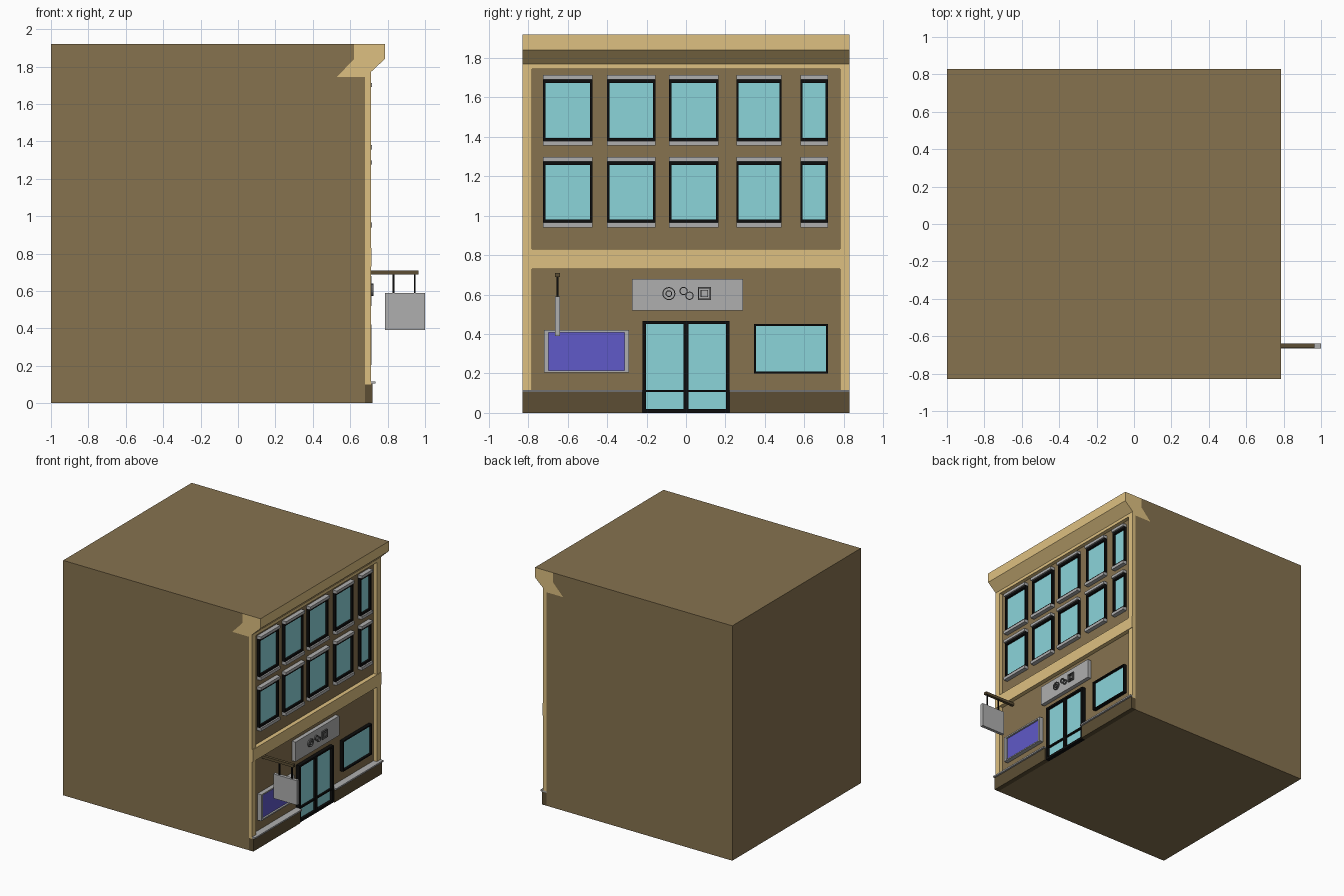
import bpy, bmesh, math
from mathutils import Matrix

if "Cube" in bpy.data.objects:
    bpy.data.objects.remove(bpy.data.objects["Cube"])


def mat(name, r, g, b):
    m = bpy.data.materials.new(name)
    m.diffuse_color = (r, g, b, 1)
    m.use_nodes = True
    m.node_tree.nodes["Principled BSDF"].inputs["Base Color"].default_value = m.diffuse_color
    return m


BROWN = mat("brown", .24, .17, .078)
TAN = mat("tan", .73, .53, .22)
DARK = mat("dark_brown", .107, .076, .034)
GLASS = mat("glass", .26, .66, .70)
PURPLE = mat("purple", .115, .10, .58)
GREY = mat("light_grey", .43, .43, .43)
SLATE = mat("dark_grey", .13, .13, .13)
BLACK = mat("black", .004, .004, .004)


def finish(name, bm, *mats):
    bmesh.ops.recalc_face_normals(bm, faces=bm.faces)
    me = bpy.data.meshes.new(name)
    bm.to_mesh(me)
    bm.free()
    for m in mats:
        me.materials.append(m)
    o = bpy.data.objects.new(name, me)
    bpy.context.collection.objects.link(o)
    return o


def boxes(name, m, *specs):
    """Each spec is (x0, x1, y0, y1, z0, z1)."""
    bm = bmesh.new()
    for x0, x1, y0, y1, z0, z1 in specs:
        M = Matrix.Translation(((x0+x1)/2, (y0+y1)/2, (z0+z1)/2)) @ \
            Matrix.Diagonal((x1-x0, y1-y0, z1-z0, 1))
        bmesh.ops.create_cube(bm, size=1, matrix=M)
    return finish(name, bm, m)


def extrude_y(name, pts, hy, *mats):
    bm = bmesh.new()
    f = bm.faces.new([bm.verts.new((x, -hy, z)) for x, z in pts])
    r = bmesh.ops.extrude_face_region(bm, geom=[f])
    vs = [v for v in r["geom"] if isinstance(v, bmesh.types.BMVert)]
    bmesh.ops.translate(bm, verts=vs, vec=(0, 2*hy, 0))
    return finish(name, bm, *mats)


def rim(x0, x1, y0, y1, z0, z1, side, bot, top):
    """Four bars around an opening in the facade."""
    return [(x0, x1, y0, y0+side, z0, z1), (x0, x1, y1-side, y1, z0, z1),
            (x0, x1, y0+side, y1-side, z0, z0+bot),
            (x0, x1, y0+side, y1-side, z1-top, z1)]


W = .68    # wall plane
H = .83    # half width

# main block and cornice
extrude_y("building_body", [(-1, 0), (W, 0), (W, 1.745), (.53, 1.745), (.62, 1.84),
                            (.62, 1.92), (-1, 1.92)], H, BROWN)
cornice = extrude_y("cornice", [(.53, 1.745), (.71, 1.745), (.71, 1.77), (.785, 1.84),
                                (.785, 1.92), (.62, 1.92), (.62, 1.84)], H, TAN, BROWN)
for p in cornice.data.polygons:
    if p.normal.z > .9 and p.center.z > 1.9:
        p.material_index = 1

# pilasters and floor band
boxes("pilasters", TAN, *[(W, .71, min(s*.78, s*H), max(s*.78, s*H), .1, 1.745) for s in (-1, 1)])
boxes("floor_band", TAN, (W, .715, -H, H, .73, .83))

# plinth with grey ledge, split by the door
boxes("plinth", DARK, (W, .72, -H, -.22, 0, .105), (W, .72, .22, H, 0, .105))
boxes("plinth_ledge", GREY, (W, .735, -H, -.22, .105, .117), (W, .735, .22, H, .105, .117))

# upper windows
frames, panes, trims = [], [], []
for z0, z1 in ((.965, 1.275), (1.38, 1.69)):
    for y0, y1 in ((-.725, -.475), (-.4, -.155), (-.085, .165), (.255, .485), (.58, .72)):
        frames += rim(W, .703, y0, y1, z0, z1, .012, .015, .018)
        panes.append((W, .686, y0+.01, y1-.01, z0+.01, z1-.01))
        trims += [(W, .716, y0, y1, z1, z1+.023), (W, .716, y0, y1, z0-.025, z0)]
boxes("upper_window_frames", BLACK, *frames)
boxes("upper_window_panes", GLASS, *panes)
boxes("lintels_and_sills", GREY, *trims)

# double door
boxes("door_frame", BLACK, *rim(W, .712, -.22, .22, 0, .465, .018, .02, .015),
      (W, .71, -.013, .013, .02, .45), (W, .706, -.202, -.013, .105, .117),
      (W, .706, .013, .202, .105, .117))
boxes("door_glass", GLASS, (W, .69, -.205, .205, .015, .455))

# shop window and display case
boxes("shop_window_frame", BLACK, *rim(W, .71, .345, .72, .2, .45, .01, .01, .01))
boxes("shop_window_glass", GLASS, (W, .69, .35, .715, .205, .445))
boxes("display_frame", GREY, *rim(W, .715, -.72, -.29, .205, .42, .022, .01, .012))
boxes("display_panel", PURPLE, (W, .7, -.7, -.31, .21, .415))

# sign board with generic relief ornaments
boxes("sign_board", GREY, (W, .713, -.275, .29, .52, .68))


def ring(name, y, z, r, w):
    bm = bmesh.new()
    n = 20
    loops = []
    for x, rr in ((.713, r), (.724, r), (.724, r-w), (.713, r-w)):
        loops.append([bm.verts.new((x, y+rr*math.cos(2*math.pi*i/n),
                                    z+rr*math.sin(2*math.pi*i/n))) for i in range(n)])
    for k in range(4):
        a, b = loops[k], loops[(k+1) % 4]
        for i in range(n):
            j = (i+1) % n
            bm.faces.new((a[i], a[j], b[j], b[i]))
    finish(name, bm, SLATE)


for i, r in enumerate((.033, .017)):
    ring(f"round_ornament_{i}", -.087, .605, r, .005)
for i, (y, z) in enumerate(((-.012, .618), (.018, .594))):
    ring(f"middle_ornament_{i}", y, z, .021, .005)
boxes("square_ornament", SLATE, *rim(.713, .724, .06, .126, .573, .638, .006, .006, .006),
      *rim(.713, .724, .074, .112, .587, .624, .004, .004, .004))

# hanging sign on a bracket
Y = -.652
boxes("bracket_beam", DARK, (W, .965, Y-.012, Y+.012, .688, .71))
boxes("hanging_rods", BLACK, *[(x-.005, x+.005, Y-.005, Y+.005, .585, .69) for x in (.832, .945)])
boxes("hanging_sign_frame", GREY, *rim(.785, 1, Y-.013, Y+.013, .39, .59, .025, .022, .022))
boxes("hanging_sign_panel", SLATE, (.808, .977, Y-.008, Y+.008, .41, .57))
